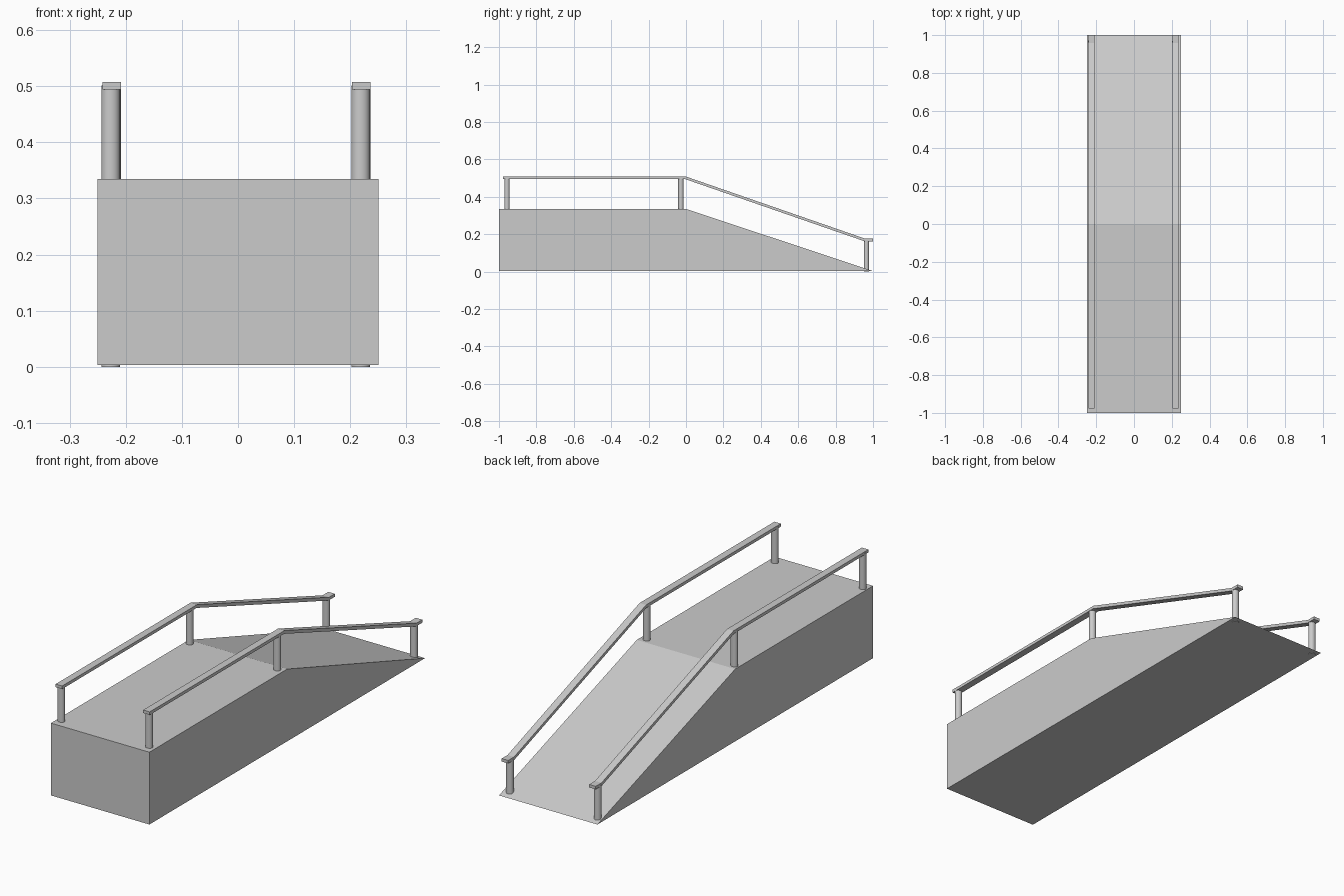
import bpy, bmesh, math

if "Cube" in bpy.data.objects:
    bpy.data.objects.remove(bpy.data.objects["Cube"])

def extrude_profile(name, profile, x0, x1):
    """Extrude a (y, z) profile along x."""
    bm = bmesh.new()
    face = bm.faces.new([bm.verts.new((x0, y, z)) for y, z in profile])
    ext = bmesh.ops.extrude_face_region(bm, geom=[face])
    verts = [v for v in ext["geom"] if isinstance(v, bmesh.types.BMVert)]
    bmesh.ops.translate(bm, verts=verts, vec=(x1 - x0, 0, 0))
    bmesh.ops.recalc_face_normals(bm, faces=bm.faces)
    mesh = bpy.data.meshes.new(name)
    bm.to_mesh(mesh)
    bm.free()
    obj = bpy.data.objects.new(name, mesh)
    bpy.context.collection.objects.link(obj)
    return obj

def post(name, x, y, z0, z1):
    """Slightly oval upright with smooth sides."""
    bpy.ops.mesh.primitive_cylinder_add(vertices=24, radius=1, depth=1,
                                        location=(x, y, (z0 + z1) / 2))
    obj = bpy.context.object
    obj.name = name
    obj.scale = (0.0165, 0.0145, z1 - z0)
    bpy.ops.object.transform_apply(location=False, rotation=False, scale=True)
    bpy.ops.object.shade_smooth_by_angle(angle=math.radians(30))

# Solid platform with sloping ramp
extrude_profile("ramp_body", [(-1, 0.003), (1, 0.003), (0, 0.335), (-1, 0.335)],
                -0.25, 0.25)

# Bent handrail following the ramp
rail = [(-0.978, 0.508), (0, 0.508), (0.958, 0.176), (1, 0.176),
        (1, 0.162), (0.955, 0.162), (-0.003, 0.494), (-0.978, 0.494)]

for side, rail_x, post_x in (("left", -0.225, -0.227), ("right", 0.2195, 0.2185)):
    extrude_profile(side + "_handrail", rail, rail_x - 0.0165, rail_x + 0.0165)
    # Three posts under each handrail
    post(side + "_platform_post", post_x, -0.957, 0.325, 0.501)
    post(side + "_middle_post", post_x, -0.027, 0.325, 0.501)
    post(side + "_ramp_post", post_x, 0.965, 0.0, 0.168)
